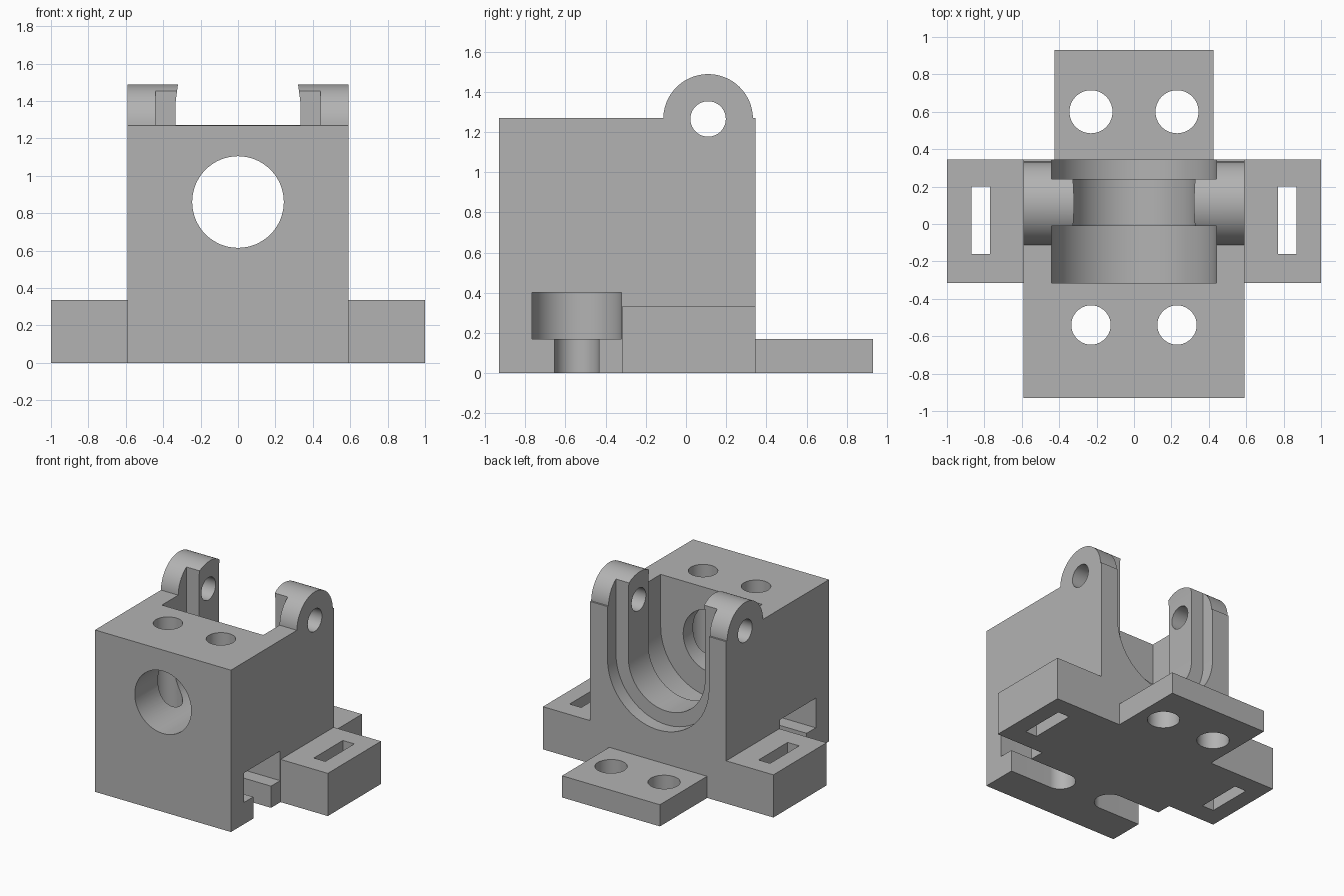
import bpy, bmesh
from math import sin, cos, pi, radians

if "Cube" in bpy.data.objects:
    bpy.data.objects.remove(bpy.data.objects["Cube"], do_unlink=True)

grey = bpy.data.materials.new("plain grey")
grey.use_nodes = True
colour = (0.45, 0.45, 0.45, 1)
grey.diffuse_color = colour
grey.node_tree.nodes["Principled BSDF"].inputs["Base Color"].default_value = colour


def arc(cx, cy, r, start=0, end=360, n=32):
    """Points along an arc, both ends included."""
    angles = [radians(start + (end - start) * i / n) for i in range(n + 1)]
    return [(cx + r * cos(a), cy + r * sin(a)) for a in angles]


def circle(cx, cy, r, n=64):
    return arc(cx, cy, r, n=n)[:-1]


def rect(x0, x1, y0, y1):
    return [(x0, y0), (x1, y0), (x1, y1), (x0, y1)]


def prism(name, points, axis, low, high):
    """Extrude a flat profile along one axis."""
    place = {"X": lambda a, b: (low, a, b),
             "Y": lambda a, b: (a, low, b),
             "Z": lambda a, b: (a, b, low)}[axis]
    bm = bmesh.new()
    face = bm.faces.new([bm.verts.new(place(a, b)) for a, b in points])
    new = bmesh.ops.extrude_face_region(bm, geom=[face])["geom"]
    for v in new:
        if isinstance(v, bmesh.types.BMVert):
            v.co["XYZ".index(axis)] = high
    bmesh.ops.recalc_face_normals(bm, faces=bm.faces)
    mesh = bpy.data.meshes.new(name)
    bm.to_mesh(mesh)
    bm.free()
    mesh.materials.append(grey)
    ob = bpy.data.objects.new(name, mesh)
    bpy.context.collection.objects.link(ob)
    return ob


def combine(target, tool, operation):
    """Apply a boolean and discard the tool."""
    mod = target.modifiers.new(operation.title(), "BOOLEAN")
    mod.operation, mod.solver, mod.object = operation, "EXACT", tool
    bpy.ops.object.select_all(action="DESELECT")
    bpy.context.view_layer.objects.active = target
    target.select_set(True)
    bpy.ops.object.modifier_apply(modifier=mod.name)
    bpy.data.objects.remove(tool, do_unlink=True)


# Block with rounded hinge ears on top
ear_y, ear_z, ear_r, top = 0.11, 1.265, 0.223, 1.27
side = [(-0.93, 0), (0.345, 0), (0.345, top)]
side += arc(ear_y, ear_z, ear_r, 1.5, 178.5, 48) + [(-0.93, top)]
body = prism("bracket_body", side, "X", -0.59, 0.59)

# Side and back mounting flanges
combine(body, prism("side_flanges", rect(-1, 1, -0.315, 0.345), "Z", 0, 0.335), "UNION")
combine(body, prism("back_flange", rect(-0.425, 0.425, 0.1, 0.93), "Z", 0, 0.17), "UNION")

# Stepped U-shaped cradle, open at the top
bore_z = 0.86


def cradle(r, neck, low, high):
    bottom = arc(0, bore_z, r, 180, 360, 48)
    rim = [(r, 1.4), (neck, 1.49), (neck, 1.6)]
    points = bottom + rim + [(-x, z) for x, z in reversed(rim)]
    combine(body, prism("cradle_cutter", points, "Y", low, high), "DIFFERENCE")


cradle(0.333, 0.321, -0.2, 0.4)
cradle(0.44, 0.44, -0.315, -0.01)
cradle(0.44, 0.44, 0.24, 0.4)

# Round bore through the front wall, and hinge pin holes
cuts = [prism("bore_cutter", circle(0, bore_z, 0.245), "Y", -1, -0.2),
        prism("pin_cutter", circle(ear_y, ear_z, 0.088), "X", -0.7, 0.7)]

# Vertical holes, flange slots and side-entry bolt pockets
for s in (-1, 1):
    def pocket(r):
        pts = arc(0.23, -0.543, r, 90, 270, 32)
        pts += [(0.68, -0.543 - r), (0.68, -0.543 + r)]
        return [(s * x, y) for x, y in pts]

    cuts += [
        prism("front_hole_cutter", circle(s * 0.23, -0.54, 0.105), "Z", 0.3, 1.4),
        prism("back_hole_cutter", circle(s * 0.23, 0.6, 0.115), "Z", -0.1, 0.3),
        prism("slot_cutter", rect(s * 0.77, s * 0.87, -0.16, 0.2), "Z", -0.1, 0.5),
        prism("bolt_head_cutter", pocket(0.223), "Z", 0.17, 0.402),
        prism("bolt_shank_cutter", pocket(0.11), "Z", -0.1, 0.2),
    ]
for cut in cuts:
    combine(body, cut, "DIFFERENCE")

# Smooth the curved walls, keep corners crisp
bpy.ops.object.select_all(action="DESELECT")
body.select_set(True)
bpy.context.view_layer.objects.active = body
bpy.ops.object.shade_smooth_by_angle(angle=radians(20))
